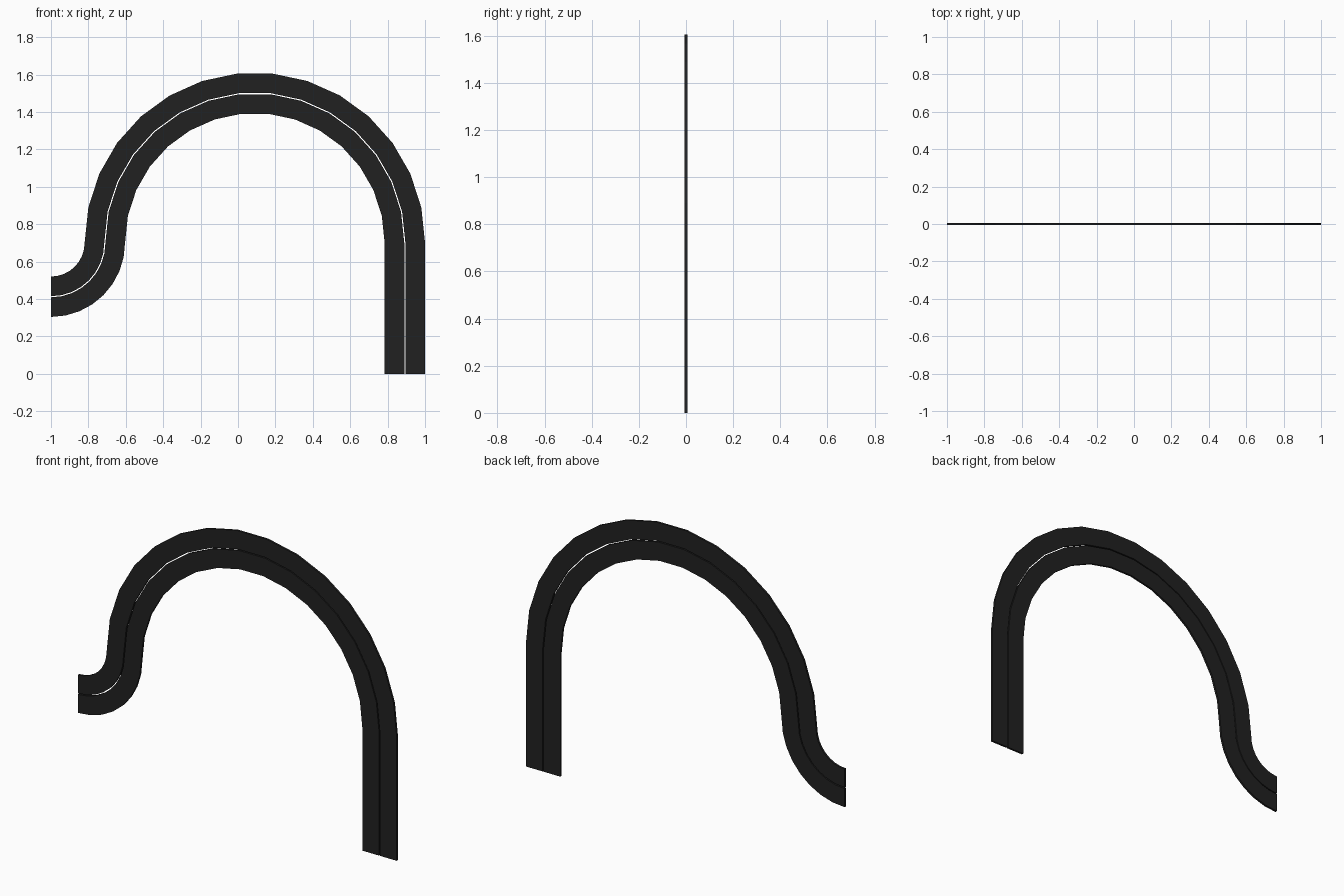
import bpy, bmesh, math

if "Cube" in bpy.data.objects:
    bpy.data.objects.remove(bpy.data.objects["Cube"])

HALF_W, GAP, THICK = 0.108, 0.006, 0.012
CX, CZ, R = 0.090, 0.70, 0.802      # large arch
SX, SZ, SR = -1.0, 0.70, 0.288      # small sweep at the left end

mat = bpy.data.materials.new("dark_rubber")
mat.diffuse_color = (0.015, 0.015, 0.015, 1)
mat.use_nodes = True
mat.node_tree.nodes["Principled BSDF"].inputs["Base Color"].default_value = mat.diffuse_color


def path(offset):
    """Centre line shifted sideways (positive = towards outside of the arch)."""
    pts = []
    for i in range(8):
        a = math.radians(-90 + 90 * i / 8)
        r = SR - offset
        pts.append((SX + r * math.cos(a), SZ + r * math.sin(a)))
    for i in range(16):
        a = math.radians(180 - 12 * i)
        r = R + offset
        pts.append((CX + r * math.cos(a), CZ + r * math.sin(a)))
    pts.append((CX + R + offset, 0.0))
    return pts


def strip(name, lo, hi):
    bm = bmesh.new()
    rings = []
    for (x0, z0), (x1, z1) in zip(path(lo), path(hi)):
        section = [(x0, -1, z0), (x1, -1, z1), (x1, 1, z1), (x0, 1, z0)]
        rings.append([bm.verts.new((x, s * THICK / 2, z)) for x, s, z in section])
    for a, b in zip(rings, rings[1:]):
        for i in range(4):
            j = (i + 1) % 4
            bm.faces.new((a[i], a[j], b[j], b[i]))
    bm.faces.new(rings[0])
    bm.faces.new(rings[-1])
    bmesh.ops.recalc_face_normals(bm, faces=bm.faces)
    me = bpy.data.meshes.new(name)
    bm.to_mesh(me)
    bm.free()
    me.materials.append(mat)
    bpy.context.collection.objects.link(bpy.data.objects.new(name, me))


# Two parallel flat bands separated by a narrow slit
strip("outer_band", GAP / 2, HALF_W)
strip("inner_band", -HALF_W, -GAP / 2)
